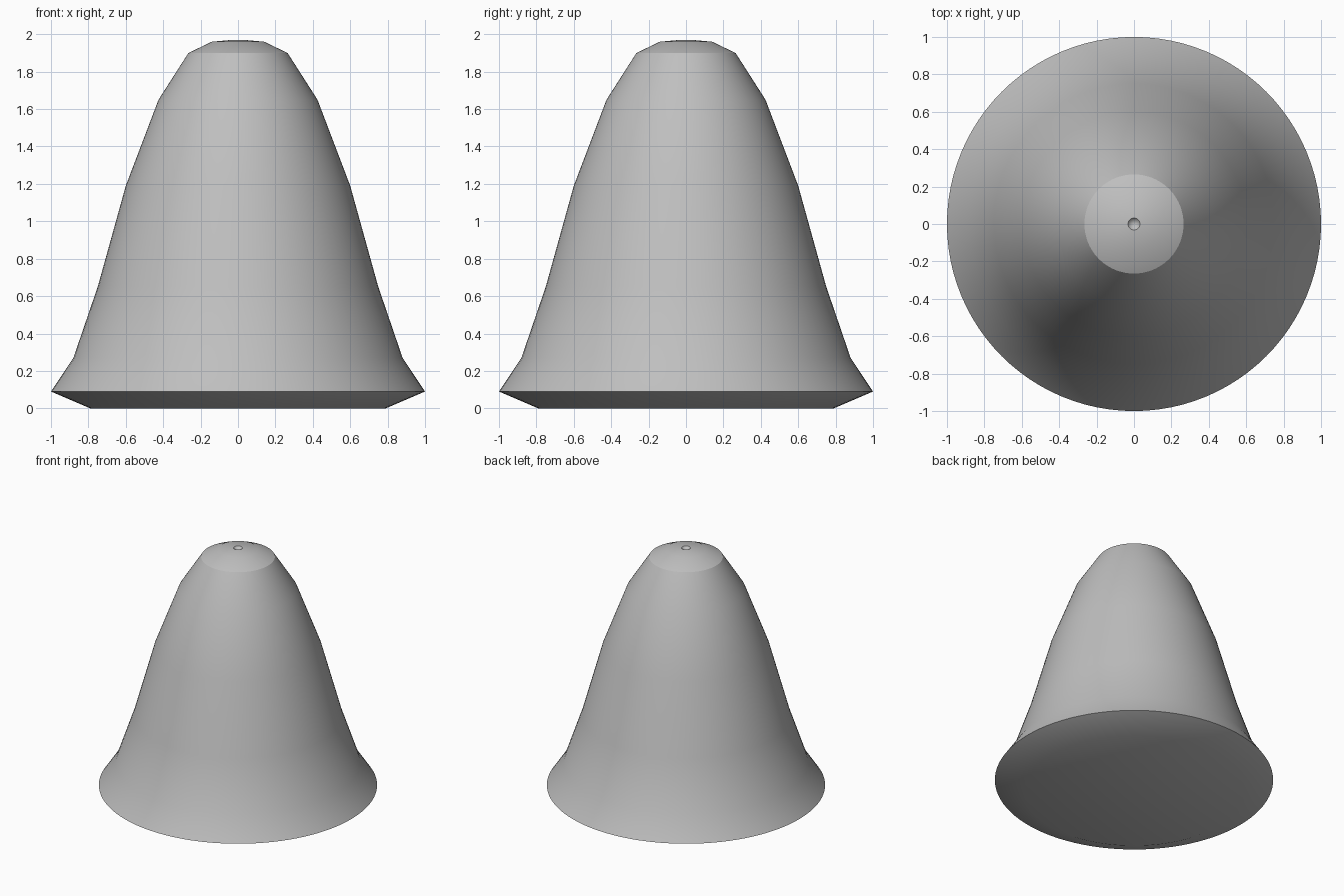
import bpy, bmesh, math
from mathutils import Matrix, Vector

cube = bpy.data.objects.get("Cube")
if cube:
    bpy.data.objects.remove(cube, do_unlink=True)

# Plain grey material
grey = bpy.data.materials.new("plain grey")
grey.use_nodes = True
colour = (0.52, 0.52, 0.52, 1)
grey.diffuse_color = colour
grey.node_tree.nodes["Principled BSDF"].inputs["Base Color"].default_value = colour

# Half profile: flat base, flared rim, bell wall, domed cap, small top dimple
profile = [(0, 0), (0.79, 0), (1, 0.09), (0.88, 0.27), (0.75, 0.65),
           (0.6, 1.19), (0.425, 1.65), (0.265, 1.9), (0.14, 1.96),
           (0.032, 1.97), (0, 1.93)]

# Revolve the profile around the z axis
bm = bmesh.new()
verts = [bm.verts.new((r, 0, z)) for r, z in profile]
edges = [bm.edges.new(pair) for pair in zip(verts, verts[1:])]
bmesh.ops.spin(bm, geom=verts + edges, cent=(0, 0, 0), axis=(0, 0, 1),
               angle=math.tau, steps=96, use_merge=True)
bmesh.ops.remove_doubles(bm, verts=bm.verts, dist=0.0005)
bmesh.ops.recalc_face_normals(bm, faces=bm.faces)

mesh = bpy.data.meshes.new("bell_body")
bm.to_mesh(mesh)
bm.free()
mesh.materials.append(grey)
body = bpy.data.objects.new("bell_body", mesh)
bpy.context.collection.objects.link(body)

# Smooth wall with sharp rim and cap edge
bpy.ops.object.select_all(action='DESELECT')
body.select_set(True)
bpy.context.view_layer.objects.active = body
bpy.ops.object.shade_smooth_by_angle(angle=math.radians(30))
